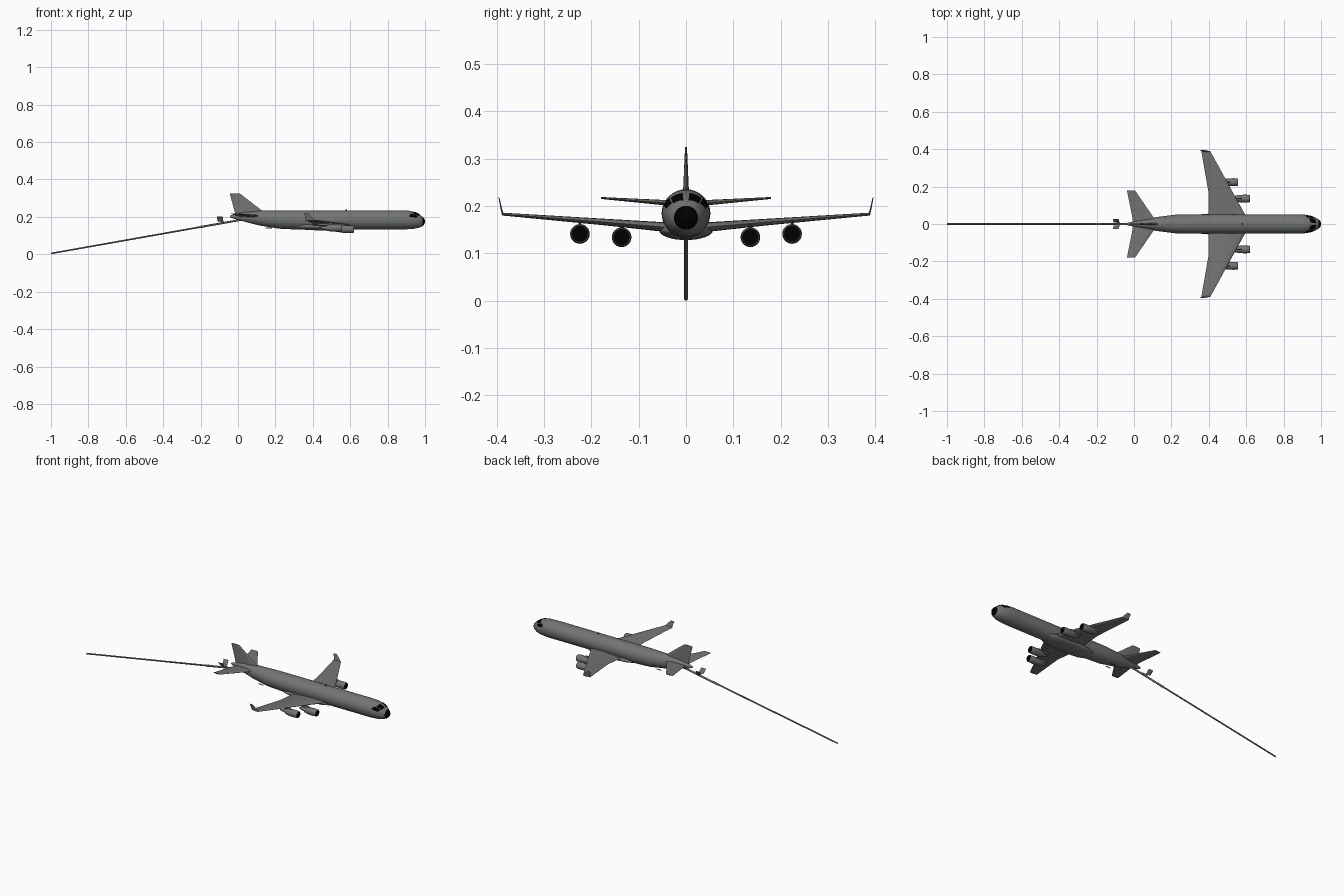
import bpy, bmesh, math
from mathutils import Vector

if "Cube" in bpy.data.objects:
    bpy.data.objects.remove(bpy.data.objects["Cube"])


def material(name, rgb):
    m = bpy.data.materials.new(name)
    m.diffuse_color = (*rgb, 1)
    m.use_nodes = True
    m.node_tree.nodes["Principled BSDF"].inputs["Base Color"].default_value = m.diffuse_color
    return m


GREY = material("aircraft_grey", (0.168, 0.178, 0.168))
BLACK = material("black", (0.0, 0.0, 0.0))


def build(name, verts, faces, mat, mirror=False, angle=35):
    me = bpy.data.meshes.new(name)
    me.from_pydata([tuple(v) for v in verts], [], faces)
    bm = bmesh.new()
    bm.from_mesh(me)
    bmesh.ops.recalc_face_normals(bm, faces=bm.faces)
    bm.to_mesh(me)
    bm.free()
    ob = bpy.data.objects.new(name, me)
    bpy.context.collection.objects.link(ob)
    me.materials.append(mat)
    bpy.ops.object.select_all(action='DESELECT')
    ob.select_set(True)
    bpy.context.view_layer.objects.active = ob
    bpy.ops.object.shade_smooth_by_angle(angle=math.radians(angle))
    if mirror:
        ob.modifiers.new("mirror", 'MIRROR').use_axis = (False, True, False)
    return ob


def loft(name, rings, mat, mirror=False, angle=35):
    """Skin a row of equal-sized rings and cap both ends."""
    n = len(rings[0])
    verts = [p for r in rings for p in r]
    faces = [(i * n + j, i * n + (j + 1) % n, (i + 1) * n + (j + 1) % n, (i + 1) * n + j)
             for i in range(len(rings) - 1) for j in range(n)]
    faces += [tuple(range(n)), tuple(range(len(verts) - n, len(verts)))]
    return build(name, verts, faces, mat, mirror, angle)


def ellipse(x, y, zc, ry, rz, n=32):
    return [(x, y + ry * math.sin(2 * math.pi * k / n), zc + rz * math.cos(2 * math.pi * k / n))
            for k in range(n)]


# aerofoil outline: fraction of chord, fraction of half thickness
FOIL = [(0, 0), (.03, .5), (.12, .9), (.35, 1), (.7, .6), (1, .05),
        (1, -.05), (.7, -.6), (.35, -1), (.12, -.9), (.03, -.5)]


def foil(lead, trail, y, z, half, normal):
    nrm = Vector(normal).normalized()
    return [Vector((lead + (trail - lead) * c, y, z)) + nrm * half * t for c, t in FOIL]


# fuselage stations: x, top z, bottom z, half width
STATIONS = [(1.0, .178, .174, .002), (.997, .189, .162, .0135), (.986, .2005, .150, .0255),
            (.968, .2155, .142, .036), (.945, .2265, .137, .0445), (.91, .234, .134, .050),
            (.87, .2355, .133, .0515), (.30, .2355, .133, .0515), (.22, .235, .137, .0495),
            (.12, .233, .153, .037), (.04, .226, .173, .021), (-.02, .214, .190, .010),
            (-.042, .207, .197, .005)]


def ring_at(x):
    for a, b in zip(STATIONS, STATIONS[1:]):
        if b[0] <= x <= a[0]:
            t = (a[0] - x) / (a[0] - b[0])
            return [p + (q - p) * t for p, q in zip(a, b)]


body = loft("fuselage", [ellipse(x, 0, (t + b) / 2, w, (t - b) / 2)
                         for x, t, b, w in STATIONS], GREY)
# black nose tip
body.data.materials.append(BLACK)
for p in body.data.polygons:
    if p.center.x > .986:
        p.material_index = 1


# cockpit windows: thin curved plates lying on the skin
def window(name, corners):
    n, verts = 6, []
    for i in range(n + 1):
        for j in range(n + 1):
            u, v = i / n, j / n
            x, ang = [(1 - u) * ((1 - v) * corners[0][k] + v * corners[1][k])
                      + u * ((1 - v) * corners[3][k] + v * corners[2][k]) for k in (0, 1)]
            _, t, b, w = ring_at(x)
            a = math.radians(ang)
            verts.append((x + .0006, (w + .0012) * math.sin(a),
                          (t + b) / 2 + ((t - b) / 2 + .0012) * math.cos(a)))
    m = n + 1
    faces = [(i * m + j, i * m + j + 1, (i + 1) * m + j + 1, (i + 1) * m + j)
             for i in range(n) for j in range(n)]
    build(name, verts, faces, BLACK, True)


window("front_window", [(.973, 9), (.968, 46), (.935, 43), (.944, 9)])
window("side_window", [(.963, 49), (.952, 72), (.913, 69), (.924, 46)])

# belly fairing at the wing roots
loft("belly_fairing", [ellipse(x, 0, .149, w, h) for x, w, h in
     [(.64, .02, .004), (.62, .040, .013), (.58, .054, .019), (.53, .057, .021),
      (.42, .057, .021), (.36, .052, .018), (.31, .035, .010), (.29, .015, .003)]], GREY)

# wings with upturned tips
loft("wing", [foil(.62, .395, 0, .153, .011, (0, 0, 1)),
              foil(.594, .398, .05, .156, .010, (0, 0, 1)),
              foil(.528, .398, .17, .166, .007, (0, 0, 1)),
              foil(.408, .360, .389, .183, .003, (0, 0, 1))], GREY, True)
loft("winglet", [foil(.408, .362, .387, .182, .002, (0, 1, -.15)),
                 foil(.396, .360, .391, .198, .0015, (0, 1, -.15)),
                 foil(.376, .353, .395, .218, .001, (0, 1, -.15))], GREY, True)

# tailplane and fin
loft("tailplane", [foil(.125, -.008, 0, .204, .007, (0, 0, 1)),
                   foil(.108, -.008, .03, .206, .006, (0, 0, 1)),
                   foil(.005, -.038, .18, .217, .002, (0, 0, 1))], GREY, True)
loft("tail_fin", [foil(.150, -.015, 0, .215, .007, (0, 1, 0)),
                  foil(.125, -.020, 0, .236, .006, (0, 1, 0)),
                  foil(.010, -.044, 0, .325, .002, (0, 1, 0))], GREY)

# four engines: nacelle with a grey lip, black fan face and pylon
NACELLE = [(-.003, .0165), (0, .0178), (-.004, .0198), (-.025, .0208), (-.055, .0198),
           (-.08, .0155), (-.08, .0115), (-.105, .0075), (-.122, .002)]
for place, x, y, z in (("inner", .62, .136, .134), ("outer", .557, .224, .141)):
    loft(place + "_engine", [ellipse(x + dx, y, z, r, r, 24) for dx, r in NACELLE], GREY, True)
    loft(place + "_fan", [ellipse(x - d, y, z, .0165, .0165, 24) for d in (.001, .006)],
         BLACK, True)
    loft(place + "_pylon", [foil(x - .025, x - .12, y, z + .012, .003, (0, 1, 0)),
                            foil(x - .055, x - .14, y, z + .027, .003, (0, 1, 0))], GREY, True)


# refuelling boom: telescoping tube with collar and nozzle
def boom_z(x):
    return .0045 + (x + 1) * .177


BOOM = [(.04, .0055), (-.18, .0055), (-.181, .0062), (-.205, .0062), (-.206, .0045),
        (-.95, .0042), (-1.0, .0042)]
loft("refuelling_boom", [ellipse(x, 0, boom_z(x), r, r, 12) for x, r in BOOM], GREY)

# boom control fins in a V, each on a narrow root
loft("boom_fin", [foil(-.070, -.088, .001, boom_z(-.08), .0012, (0, 1, -.7)),
                  foil(-.076, -.092, .008, .174, .0012, (0, 1, -.7)),
                  foil(-.078, -.109, .009, .176, .0012, (0, 1, -.7)),
                  foil(-.082, -.113, .027, .201, .0010, (0, 1, -.7))], GREY, True)

# small rods under the rear fuselage and an antenna on the spine
loft("belly_rod", [ellipse(x, .02, .140, r, r, 10) for x, r in
                   [(.182, .001), (.178, .0025), (.152, .0025), (.148, .001)]], GREY, True)
loft("spine_antenna", [foil(.584, .574, 0, .234, .002, (0, 1, 0)),
                       foil(.581, .576, 0, .239, .001, (0, 1, 0))], BLACK)
